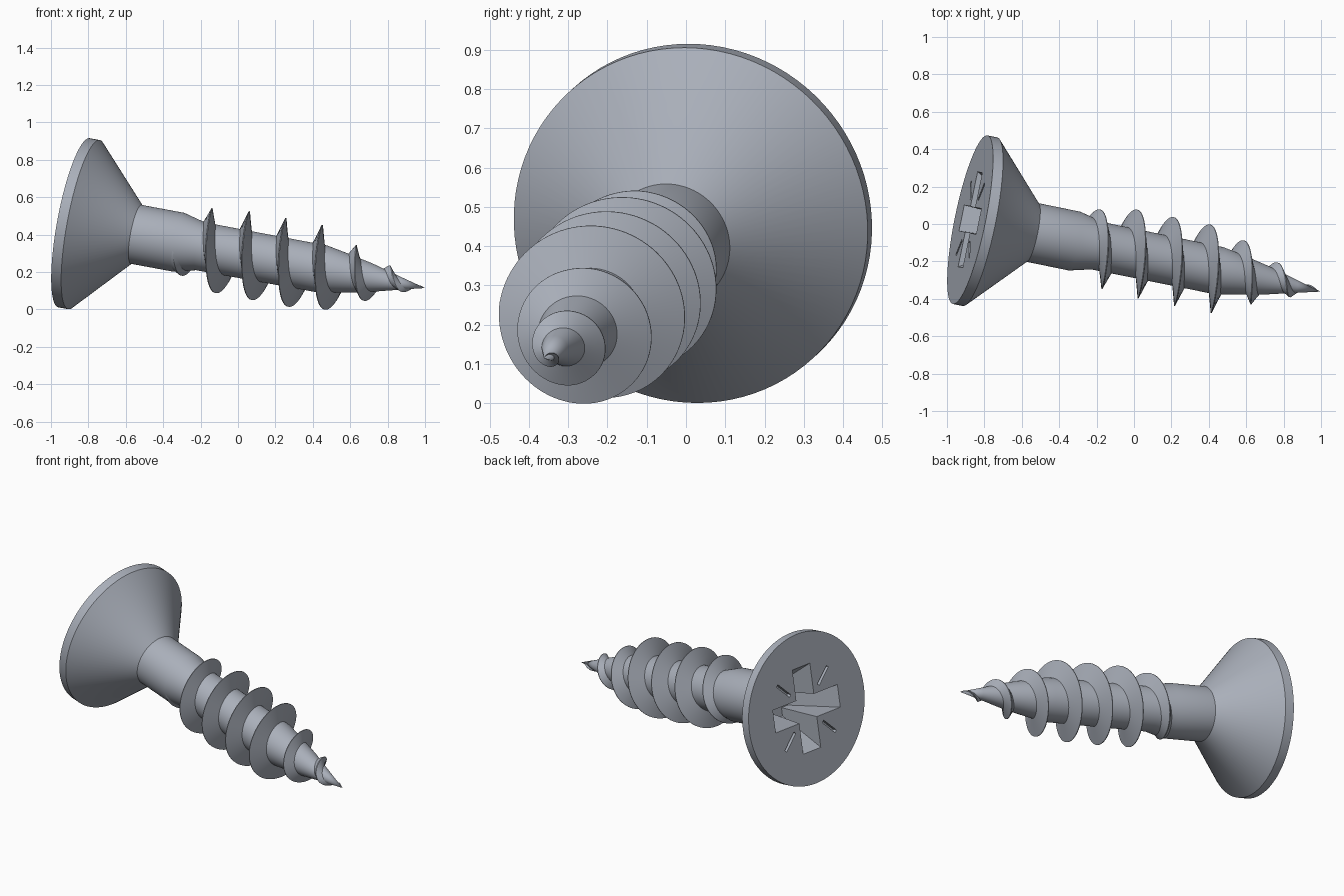
import bpy, bmesh, math
from mathutils import Matrix, Vector

if "Cube" in bpy.data.objects:
    bpy.data.objects.remove(bpy.data.objects["Cube"])

# Screw frame: local z runs from the head face to the tip
axis = Vector((0.9638, -0.1976, -0.1793)).normalized()
up = (Vector((0, 0, 1)) - axis * axis.z).normalized()
side = axis.cross(up)
FRAME = Matrix((up, side, axis)).transposed().to_4x4()
FRAME.translation = (-0.876, 0.023, 0.463)

steel = bpy.data.materials.new("steel grey")
steel.use_nodes = True
color = (0.40, 0.43, 0.49, 1)
steel.diffuse_color = color
steel.node_tree.nodes["Principled BSDF"].inputs["Base Color"].default_value = color


def make_object(name, bm):
    bmesh.ops.recalc_face_normals(bm, faces=bm.faces)
    mesh = bpy.data.meshes.new(name)
    bm.to_mesh(mesh)
    bm.free()
    mesh.materials.append(steel)
    obj = bpy.data.objects.new(name, mesh)
    bpy.context.collection.objects.link(obj)
    obj.matrix_world = FRAME
    return obj


def smooth(obj):
    bpy.ops.object.select_all(action='DESELECT')
    obj.select_set(True)
    bpy.context.view_layer.objects.active = obj
    bpy.ops.object.shade_smooth_by_angle(angle=math.radians(25))


def lathe(name, profile, steps=96):
    bm = bmesh.new()
    verts = [bm.verts.new((r, 0, t)) for t, r in profile]
    edges = [bm.edges.new(pair) for pair in zip(verts, verts[1:])]
    bmesh.ops.spin(bm, geom=verts + edges, cent=(0, 0, 0), axis=(0, 0, 1),
                   angle=math.tau, steps=steps)
    bmesh.ops.remove_doubles(bm, verts=bm.verts, dist=1e-5)
    return make_object(name, bm)


def lerp(points, t):
    for (t0, r0), (t1, r1) in zip(points, points[1:]):
        if t <= t1:
            return r0 + (r1 - r0) * (t - t0) / (t1 - t0)
    return points[-1][1]


def cutter(name, x0, x1, half_width, depth, taper, angle):
    # Box sunk into the head face, narrowing with depth
    bm = bmesh.new()
    bmesh.ops.create_cube(bm, size=1)
    for v in bm.verts:
        deep = v.co.z > 0
        k = taper if deep else 1.0
        x = (x1 if v.co.x > 0 else x0) * k
        y = math.copysign(half_width, v.co.y) * (0.7 if deep and taper < 1 else 1)
        v.co = (x, y, depth if deep else -0.01)
    bmesh.ops.rotate(bm, verts=bm.verts, cent=(0, 0, 0),
                     matrix=Matrix.Rotation(angle, 3, 'Z'))
    obj = make_object(name, bm)
    obj.hide_render = True
    return obj


# Countersunk head with cross recess and four thin slits
head = lathe("head", [(0, 0), (0, 0.46), (0.055, 0.46), (0.345, 0.16), (0.36, 0.15), (0.36, 0)])
cutters = [cutter("recess_arm", -0.265, 0.265, 0.071, 0.28, 0.38, i * math.pi / 2)
           for i in range(2)]
cutters += [cutter("recess_slit", 0.16, 0.285, 0.009, 0.03, 1, math.pi / 4 + i * math.pi / 2)
            for i in range(4)]
bpy.context.view_layer.objects.active = head
for c in cutters:
    mod = head.modifiers.new("recess", 'BOOLEAN')
    mod.operation = 'DIFFERENCE'
    mod.solver = 'EXACT'
    mod.object = c
    bpy.ops.object.modifier_apply(modifier=mod.name)
    bpy.data.objects.remove(c)
smooth(head)

# Plain shank running into the tapered core
core = [(0.34, 0.16), (0.58, 0.16), (0.70, 0.13), (1.38, 0.128), (1.49, 0.108),
        (1.64, 0.078), (1.81, 0.034), (1.946, 0)]
smooth(lathe("shank_and_core", core))

# Helical thread: a sharp ridge that grows out of the shank and fades at the tip
crest = [(0.56, 0.15), (0.645, 0.18), (0.726, 0.212), (0.83, 0.232), (1.38, 0.232),
         (1.44, 0.208), (1.54, 0.156), (1.64, 0.125), (1.745, 0.081),
         (1.82, 0.048), (1.935, 0.004)]
PITCH, PHASE, STEPS = 0.2025, 0.7265, 640
start, end = crest[0][0], crest[-1][0]
bm = bmesh.new()
rows = []
for i in range(STEPS + 1):
    t = start + (end - start) * i / STEPS
    a = math.tau * (t - PHASE) / PITCH
    w = 0.035 * min(1, (end + 0.01 - t) / 0.15)
    row = []
    for dt, is_crest in ((-w, False), (-0.002, True), (0.002, True), (w, False)):
        r = lerp(crest, t) if is_crest else max(0.002, lerp(core, t + dt) - 0.006)
        row.append(bm.verts.new((r * math.cos(a), r * math.sin(a), t + dt)))
    rows.append(row)
for p, q in zip(rows, rows[1:]):
    for j in range(4):
        k = (j + 1) % 4
        bm.faces.new((p[j], p[k], q[k], q[j]))
bm.faces.new(rows[0])
bm.faces.new(rows[-1])
smooth(make_object("thread", bm))
